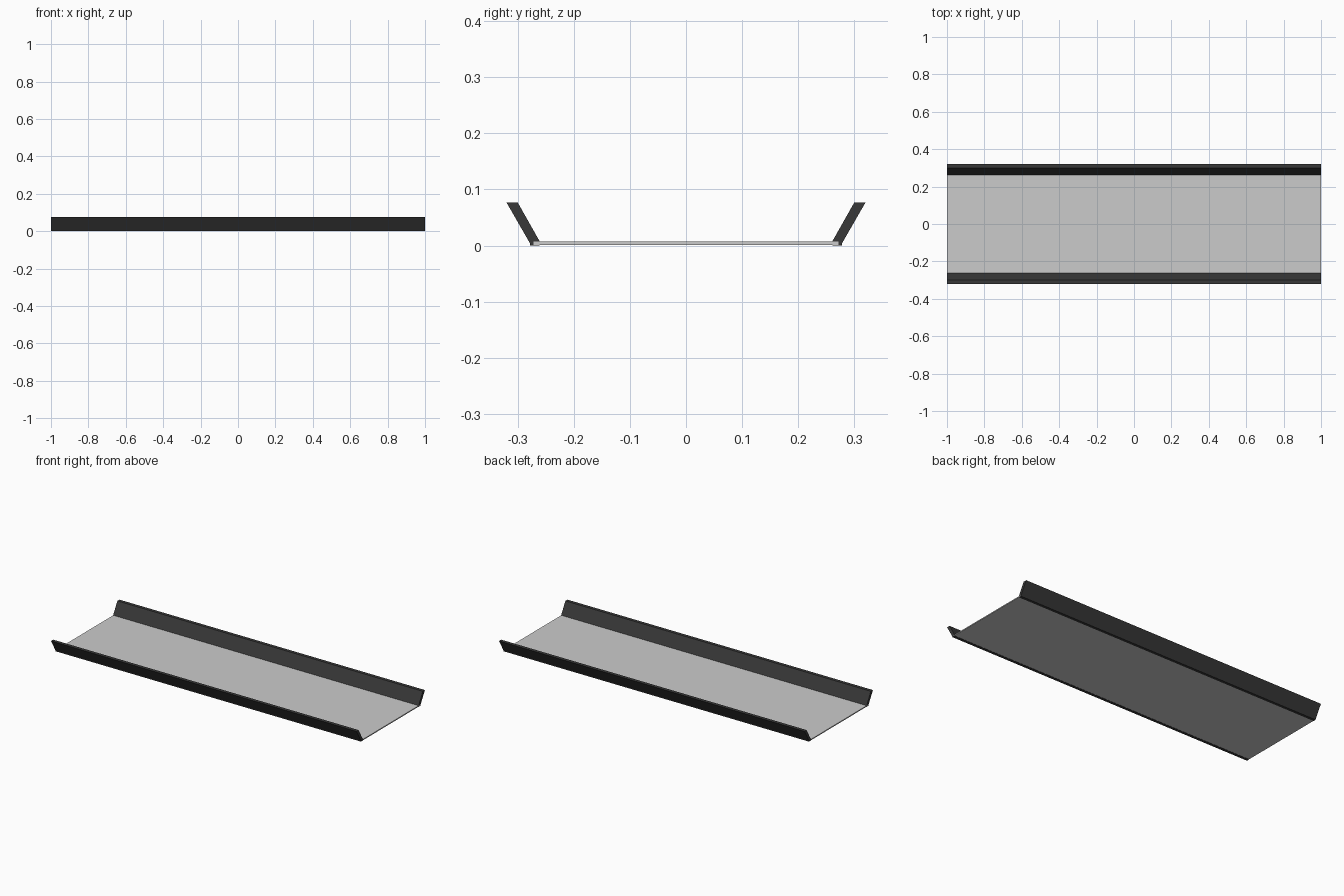
import bpy

if "Cube" in bpy.data.objects:
    bpy.data.objects.remove(bpy.data.objects["Cube"])

dark = bpy.data.materials.new("dark_trim")
dark.diffuse_color = (0.04, 0.04, 0.04, 1)
dark.use_nodes = True
dark.node_tree.nodes["Principled BSDF"].inputs["Base Color"].default_value = dark.diffuse_color


def extrude_x(name, profile, half=1.0):
    """Sweep a closed (y, z) profile along the x axis."""
    n = len(profile)
    verts = [(x, y, z) for x in (-half, half) for y, z in profile]
    faces = [tuple(reversed(range(n))), tuple(range(n, 2 * n))]
    faces += [(i, (i + 1) % n, n + (i + 1) % n, n + i) for i in range(n)]
    mesh = bpy.data.meshes.new(name)
    mesh.from_pydata(verts, [], faces)
    obj = bpy.data.objects.new(name, mesh)
    bpy.context.collection.objects.link(obj)
    return obj


# Thin flat floor panel, edges tucked into the rails
extrude_x("floor_panel", [(-0.272, 0.001), (0.272, 0.001),
                          (0.272, 0.007), (-0.272, 0.007)])

# Side rails leaning outward at 60 degrees, with a small flat foot
rail = [(0.261, 0.0), (0.278, 0.0), (0.278, 0.004),
        (0.32, 0.077), (0.30, 0.077), (0.261, 0.008)]
for name, side in (("back_rail", 1), ("front_rail", -1)):
    profile = [(side * y, z) for y, z in rail][::side]
    extrude_x(name, profile).data.materials.append(dark)
